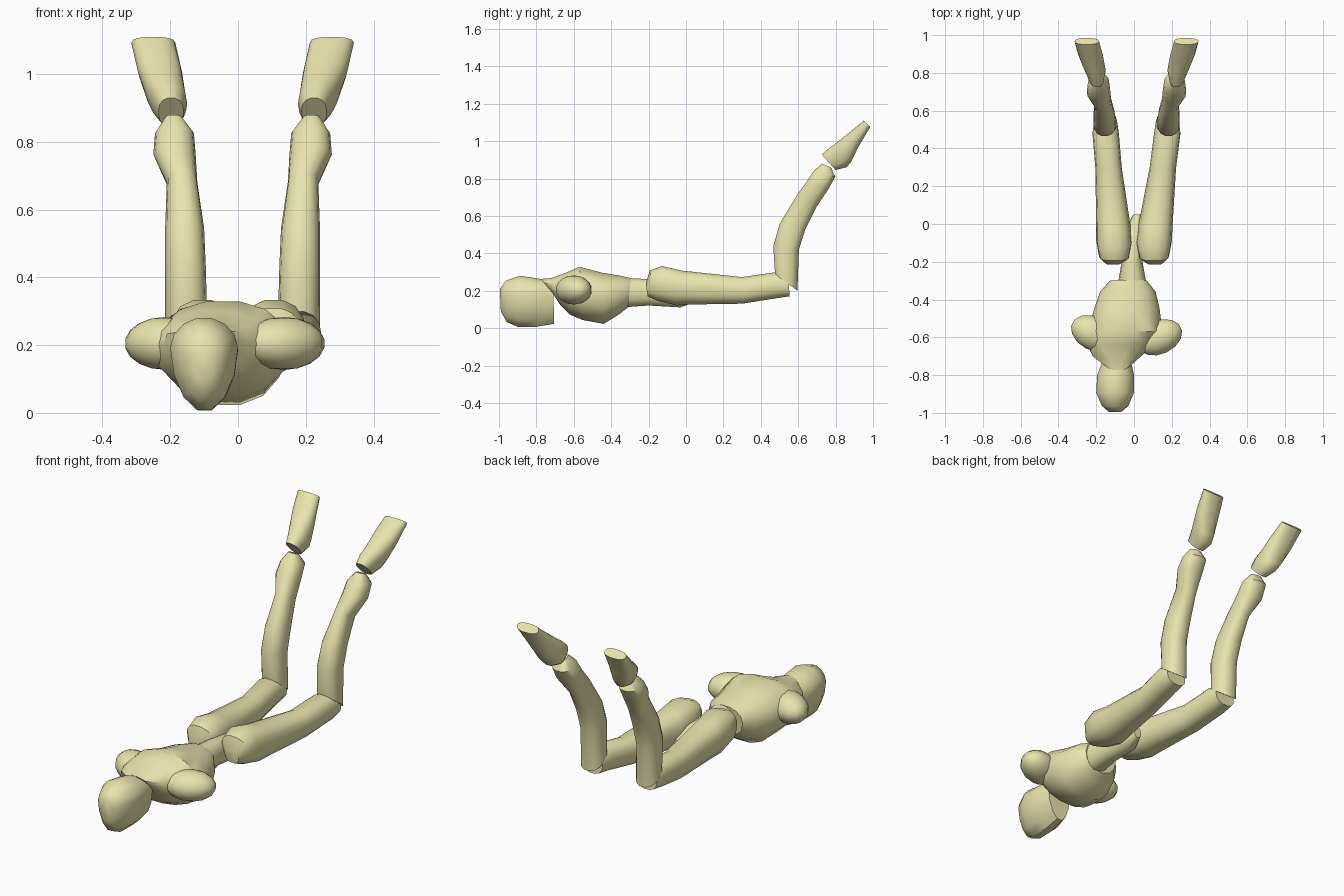
import bpy, bmesh, math

SIDES = 14


def finish(obj):
    bpy.ops.object.select_all(action='DESELECT')
    obj.select_set(True)
    bpy.context.view_layer.objects.active = obj
    bpy.ops.object.shade_smooth_by_angle(angle=math.radians(42))
    obj.data.materials.append(mat)


def loft(name, sections, widest=0.5, power=2.2):
    """Each section: (y, z) of upper edge, (y, z) of lower edge, x min, x max."""
    bm = bmesh.new()
    rings = []
    for yt, zt, yb, zb, x0, x1 in sections:
        ring = []
        for i in range(SIDES):
            a = 2 * math.pi * i / SIDES
            c, s = math.cos(a), math.sin(a)
            u = math.copysign(abs(c) ** (2 / power), c)
            v = math.copysign(abs(s) ** (2 / power), s)
            t = widest + v * ((1 - widest) if v > 0 else widest)
            ring.append(bm.verts.new(((x0 + x1) / 2 + u * (x1 - x0) / 2,
                                      yb + (yt - yb) * t, zb + (zt - zb) * t)))
        rings.append(ring)
    for r, q in zip(rings, rings[1:]):
        for i in range(SIDES):
            j = (i + 1) % SIDES
            bm.faces.new((r[i], r[j], q[j], q[i]))
    bm.faces.new(rings[0])
    bm.faces.new(rings[-1])
    bmesh.ops.recalc_face_normals(bm, faces=bm.faces)
    me = bpy.data.meshes.new(name)
    bm.to_mesh(me)
    bm.free()
    obj = bpy.data.objects.new(name, me)
    bpy.context.collection.objects.link(obj)
    finish(obj)


def mirrored(sections):
    """Opposite limb, leaning slightly outward toward the foot."""
    out = []
    for yt, zt, yb, zb, x0, x1 in sections:
        d = 0.027 * min(1, max(0, ((yt + yb) / 2 + 0.1) / 0.6))
        out.append((yt, zt, yb, zb, d - x1, d - x0))
    return out


mat = bpy.data.materials.new("pale_yellow")
mat.diffuse_color = (0.82, 0.78, 0.42, 1)

# Head
loft("head", [
    (-0.995, 0.21, -0.99, 0.09, -0.135, -0.065),
    (-0.965, 0.255, -0.96, 0.03, -0.17, -0.03),
    (-0.89, 0.283, -0.90, 0.003, -0.20, 0.0),
    (-0.80, 0.27, -0.80, 0.003, -0.195, 0.0),
    (-0.71, 0.25, -0.705, 0.02, -0.16, -0.02)], widest=0.68, power=1.9)

# Chest with neck stub
loft("torso", [
    (-0.775, 0.265, -0.70, 0.17, -0.15, -0.02),
    (-0.72, 0.27, -0.67, 0.12, -0.22, 0.04),
    (-0.64, 0.30, -0.62, 0.07, -0.25, 0.11),
    (-0.57, 0.332, -0.55, 0.04, -0.24, 0.15),
    (-0.45, 0.30, -0.44, 0.02, -0.21, 0.135),
    (-0.36, 0.285, -0.36, 0.07, -0.18, 0.115),
    (-0.295, 0.27, -0.31, 0.11, -0.13, 0.07)], widest=0.55)

# Shoulder stubs
for side, x, y, turn in (("left", -0.215, -0.58, -28), ("right", 0.135, -0.60, 25)):
    bpy.ops.mesh.primitive_uv_sphere_add(segments=14, ring_count=9, location=(x, y, 0.205),
                                         rotation=(0, 0, math.radians(turn)))
    ob = bpy.context.object
    ob.name = "shoulder_" + side
    ob.scale = (0.128, 0.09, 0.078)
    finish(ob)

# Waist and pelvis wedge
loft("pelvis", [
    (-0.34, 0.27, -0.34, 0.11, -0.09, 0.07),
    (-0.20, 0.265, -0.20, 0.12, -0.065, 0.045),
    (-0.05, 0.25, -0.03, 0.11, -0.05, 0.055),
    (0.05, 0.20, 0.05, 0.14, -0.005, 0.04)])

# Legs
thigh = [
    (-0.215, 0.24, -0.205, 0.17, -0.15, -0.07),
    (-0.195, 0.31, -0.15, 0.145, -0.185, -0.025),
    (-0.13, 0.335, -0.05, 0.12, -0.20, -0.01),
    (-0.02, 0.31, 0.02, 0.125, -0.20, -0.02),
    (0.30, 0.275, 0.30, 0.13, -0.205, -0.065),
    (0.47, 0.30, 0.49, 0.16, -0.22, -0.08),
    (0.545, 0.28, 0.555, 0.17, -0.21, -0.09)]
shin = [
    (0.475, 0.29, 0.597, 0.20, -0.215, -0.09),
    (0.465, 0.44, 0.605, 0.42, -0.215, -0.095),
    (0.50, 0.56, 0.64, 0.53, -0.215, -0.10),
    (0.59, 0.71, 0.70, 0.65, -0.21, -0.12),
    (0.645, 0.785, 0.76, 0.74, -0.25, -0.125),
    (0.68, 0.84, 0.80, 0.81, -0.245, -0.13),
    (0.725, 0.88, 0.775, 0.86, -0.215, -0.165)]
foot = [
    (0.725, 0.93, 0.80, 0.845, -0.235, -0.16),
    (0.765, 0.965, 0.86, 0.86, -0.255, -0.15),
    (0.80, 0.99, 0.885, 0.89, -0.27, -0.155),
    (0.87, 1.045, 0.92, 0.965, -0.295, -0.165),
    (0.95, 1.11, 0.985, 1.075, -0.315, -0.185)]
for part, secs in (("thigh", thigh), ("shin", shin), ("foot", foot)):
    loft(part + "_left", secs, power=2.4)
    loft(part + "_right", mirrored(secs), power=2.4)
